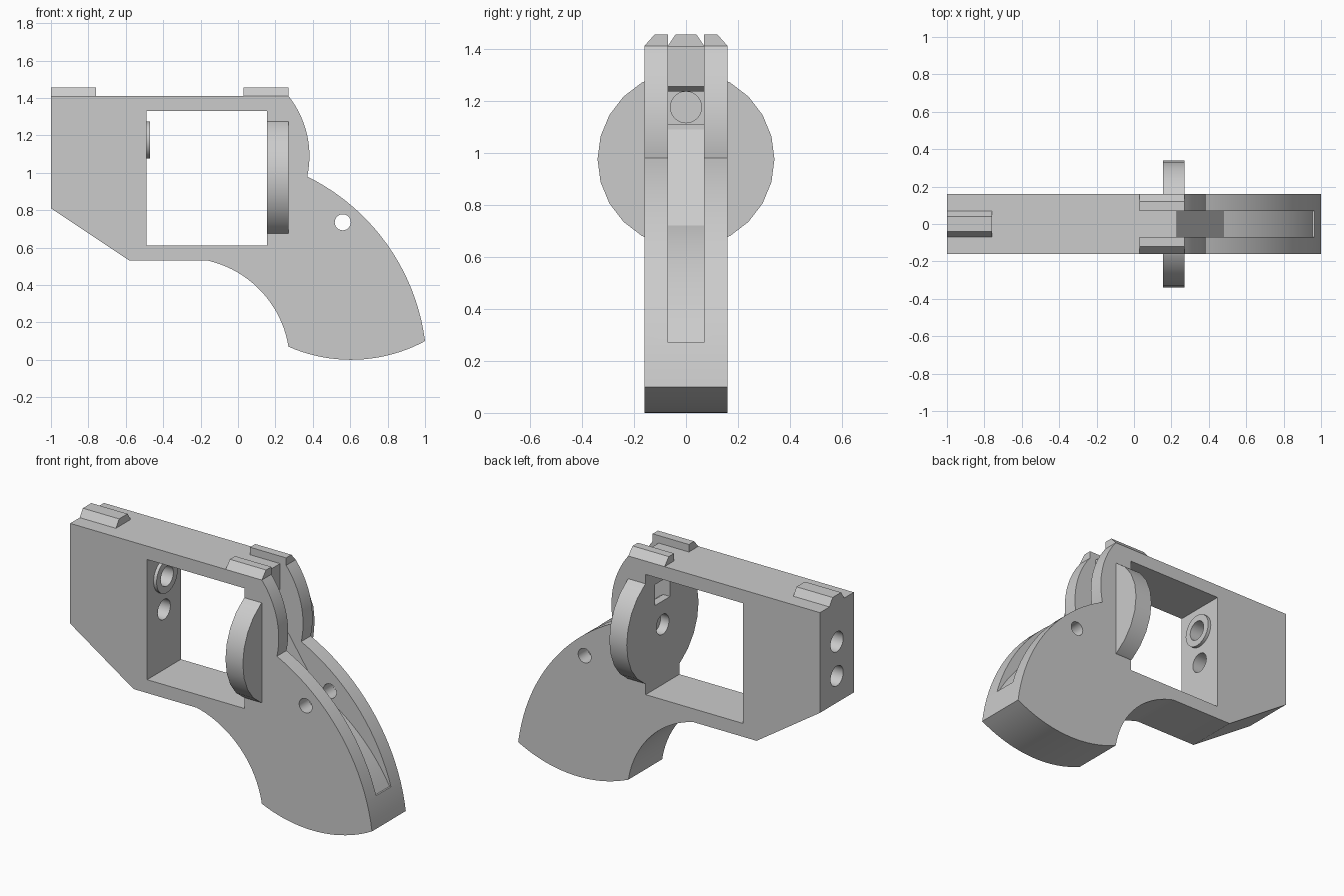
import bpy, bmesh, math
from mathutils import Vector

cube = bpy.data.objects.get("Cube")
if cube:
    bpy.data.objects.remove(cube, do_unlink=True)

grey = bpy.data.materials.new("plain_grey")
grey.use_nodes = True
GREY = (0.6, 0.6, 0.6, 1)
grey.diffuse_color = GREY
grey.node_tree.nodes["Principled BSDF"].inputs["Base Color"].default_value = GREY


def arc(a, b, c, steps=20):
    """Points of the circular arc from a through b to c."""
    ax, az = a
    bx, bz = b[0] - ax, b[1] - az
    cx, cz = c[0] - ax, c[1] - az
    d = 2 * (bx * cz - bz * cx)
    bb, cc = bx * bx + bz * bz, cx * cx + cz * cz
    centre = Vector((ax + (cz * bb - bz * cc) / d, az + (bx * cc - cx * bb) / d))
    start = Vector(a) - centre
    sweep = -start.angle_signed(Vector(c) - centre)
    t0 = math.atan2(start.y, start.x)
    return [(centre.x + start.length * math.cos(t0 + sweep * i / steps),
             centre.y + start.length * math.sin(t0 + sweep * i / steps))
            for i in range(steps + 1)]


def prism(name, outline, axis, lo, hi):
    """Extrude an outline along y (x, z points) or along x (y, z points)."""
    bm = bmesh.new()
    place = (lambda p: (p[0], lo, p[1])) if axis == "y" else (lambda p: (lo, p[0], p[1]))
    face = bm.faces.new([bm.verts.new(place(p)) for p in outline])
    ext = bmesh.ops.extrude_face_region(bm, geom=[face])
    move = Vector((0, hi - lo, 0)) if axis == "y" else Vector((hi - lo, 0, 0))
    bmesh.ops.translate(bm, vec=move,
                        verts=[v for v in ext["geom"] if isinstance(v, bmesh.types.BMVert)])
    bmesh.ops.recalc_face_normals(bm, faces=bm.faces[:])
    mesh = bpy.data.meshes.new(name)
    bm.to_mesh(mesh)
    bm.free()
    mesh.materials.append(grey)
    obj = bpy.data.objects.new(name, mesh)
    bpy.context.collection.objects.link(obj)
    return obj


def circle(u, z, r, n=24):
    return [(u + r * math.cos(math.tau * i / n), z + r * math.sin(math.tau * i / n))
            for i in range(n)]


def box(u0, u1, z0, z1):
    return [(u0, z0), (u1, z0), (u1, z1), (u0, z1)]


def combine(obj, other, operation):
    mod = obj.modifiers.new("combine", "BOOLEAN")
    mod.object, mod.operation, mod.solver = other, operation, "EXACT"
    bpy.context.view_layer.objects.active = obj
    bpy.ops.object.modifier_apply(modifier=mod.name)
    bpy.data.objects.remove(other, do_unlink=True)


HALF, SLOT = 0.16, 0.07
UPPER, LOWER, BORE = 1.175, 0.97, 0.06

# Frame side profile, with curved rear, grip back, grip base and grip front
profile = [(-1, 0.81), (-1, 1.41)]
profile += arc((0.27, 1.41), (0.37, 1.2), (0.37, 0.98))
profile += arc((0.37, 0.98), (0.795, 0.62), (1, 0.1))[1:]
profile += arc((1, 0.1), (0.6, 0), (0.27, 0.07))[1:]
profile += arc((0.27, 0.07), (0.13, 0.36), (-0.16, 0.53))[1:]
profile += [(-0.58, 0.53)]
frame = prism("frame", profile, "y", -HALF, HALF)

# Central window, then the round plate behind it
combine(frame, prism("window", box(-0.49, 0.155, 0.61, 1.33), "y", -1, 1), "DIFFERENCE")
combine(frame, prism("round_plate", circle(0, 0.975, 0.34), "x", 0.155, 0.27), "UNION")

# Rear slot with a flared square opening and a curved floor
slot = [(0.23, 1.6), (0.23, 1.255), (0.2, 1.235), (0.2, 1.11), (0.23, 1.09)]
slot += arc((0.48, 0.72), (0.755, 0.53), (0.955, 0.27))
slot += [(1.2, 0.27), (1.2, 1.6)]
combine(frame, prism("slot", slot, "y", -SLOT, SLOT), "DIFFERENCE")
combine(frame, prism("opening", box(-SLOT, SLOT, 1.11, 1.235), "x", 0.1, 0.22), "DIFFERENCE")

# Cross hole through the grip
combine(frame, prism("cross_hole", circle(0.56, 0.735, 0.043), "y", -1, 1), "DIFFERENCE")

# Shallow round recesses in the front block and the round plate
for z in (UPPER, LOWER):
    for x0, x1 in ((-1.1, -0.8), (-0.69, -0.4)):
        combine(frame, prism("recess", circle(0, z, BORE), "x", x0, x1), "DIFFERENCE")
combine(frame, prism("recess", circle(0, LOWER, BORE), "x", 0.1, 0.21), "DIFFERENCE")

# Raised collar on the front wall of the window
collar = prism("collar", circle(0, UPPER, 0.1), "x", -0.49, -0.47)
combine(collar, prism("collar_hole", circle(0, UPPER, BORE), "x", -0.6, -0.4), "DIFFERENCE")

# Top ridges: one bevelled at the front, a mirrored pair at the rear
prism("front_ridge", [(-0.07, 1.41), (0.07, 1.41), (0.04, 1.455), (-0.04, 1.455)],
      "x", -1, -0.76)
for side, label in ((1, "left"), (-1, "right")):
    ridge = [(0.07, 1.41), (HALF, 1.41), (0.12, 1.455), (0.07, 1.455)]
    prism("rear_ridge_" + label, [(side * y, z) for y, z in ridge], "x", 0.03, 0.27)

# Smooth the curved walls, keeping edges sharp
for obj in (frame, collar):
    bpy.ops.object.select_all(action="DESELECT")
    obj.select_set(True)
    bpy.context.view_layer.objects.active = obj
    bpy.ops.object.shade_smooth_by_angle(angle=math.radians(20))
